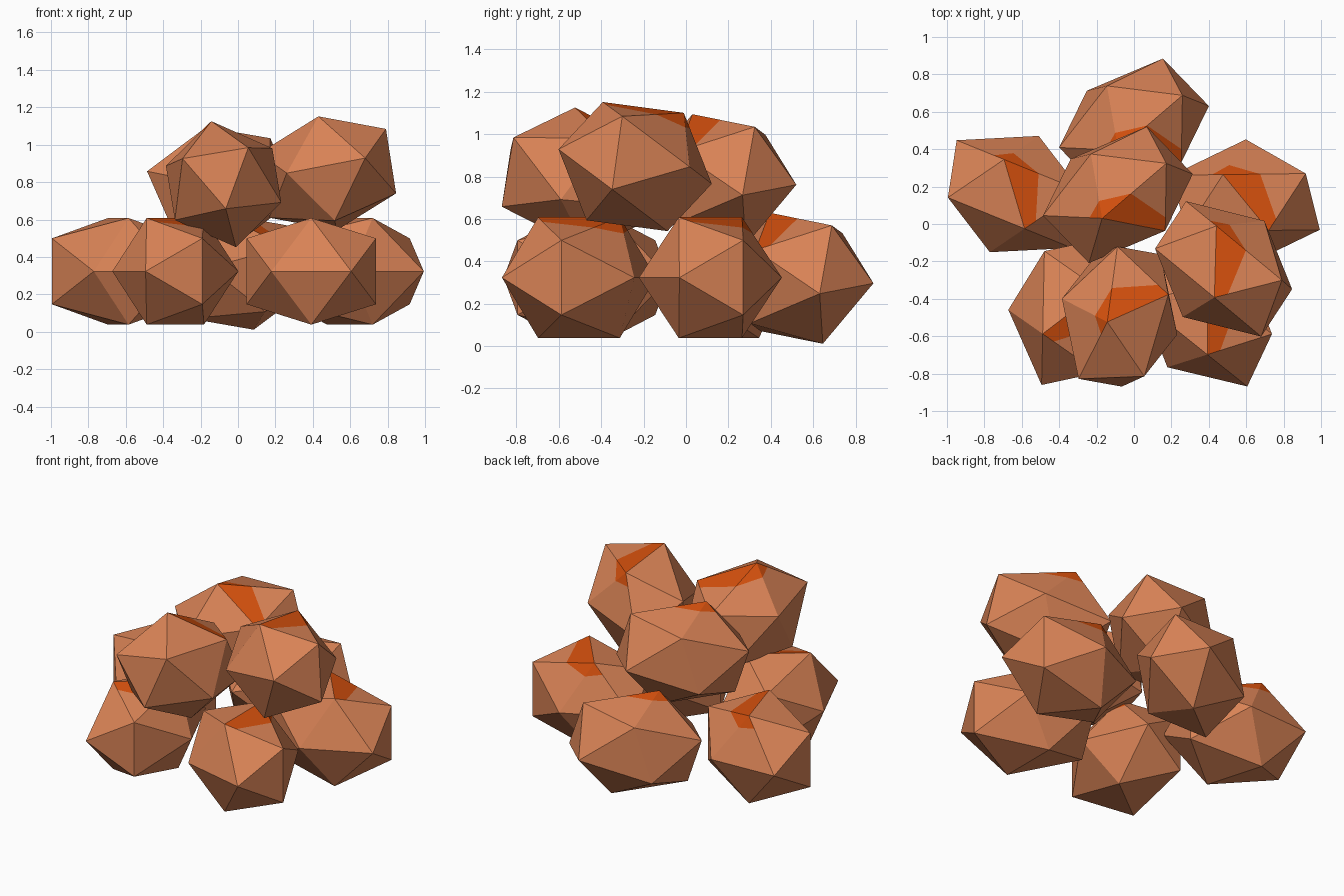
import bpy, bmesh, math
from mathutils import Vector, Matrix

if "Cube" in bpy.data.objects:
    bpy.data.objects.remove(bpy.data.objects["Cube"])


def material(name, rgb):
    m = bpy.data.materials.new(name)
    m.diffuse_color = (*rgb, 1)
    m.use_nodes = True
    m.node_tree.nodes["Principled BSDF"].inputs["Base Color"].default_value = m.diffuse_color
    return m


copper = material("copper", (0.69, 0.225, 0.092))
orange = material("bright_orange", (0.66, 0.08, 0.004))


def nugget_mesh():
    """Icosahedron with an orange patch cut into the top, then skewed."""
    s, l = 0.5257, 0.8507
    bm = bmesh.new()
    verts = {}
    for i in (-1, 1):
        for j in (-1, 1):
            for co in ((i * s, 0, j * l), (0, i * l, j * s), (i * l, j * s, 0)):
                verts[co] = bm.verts.new(co)
    bmesh.ops.convex_hull(bm, input=list(bm.verts))

    end, tip = verts[(-s, 0, l)], verts[(s, 0, l)]
    side = verts[(0, l, s)]
    c_left, c_right = verts[(-l, s, 0)], verts[(-l, -s, 0)]

    # points where the patch outline crosses the edges
    def cut(a, b, fac):
        e = bm.edges.get((a, b))
        return bmesh.utils.edge_split(e, a, fac)[1]

    p_tip = cut(tip, side, 0.2)
    p_side = cut(end, side, 0.45)
    p_left = cut(end, c_left, 0.27)
    p_right = cut(end, c_right, 0.215)
    for a, b in ((p_tip, p_side), (p_side, p_left), (p_left, p_right)):
        face = next(f for f in a.link_faces if b in f.verts)
        bmesh.utils.face_split(face, a, b)

    # orange: faces round the ridge end, on one side only
    for f in bm.faces:
        if end in f.verts and f.calc_center_median().y > -0.1:
            f.material_index = 1

    # skewed proportions of the nugget
    ang = math.radians(76.5)
    skew = Matrix(((0.367, 0.418 * math.cos(ang), 0),
                   (0, 0.418 * math.sin(ang), 0),
                   (0, 0, 0.335)))
    for v in bm.verts:
        v.co = skew @ v.co
    bmesh.ops.recalc_face_normals(bm, faces=list(bm.faces))
    me = bpy.data.meshes.new("nugget")
    bm.to_mesh(me)
    bm.free()
    me.materials.append(copper)
    me.materials.append(orange)
    return me


mesh = nugget_mesh()


def place(name, centre, ridge, up=(0, 0, 1)):
    """Put a nugget with its ridge and its up direction as given."""
    z = Vector(up).normalized()
    x = Vector(ridge)
    x = (x - z * x.dot(z)).normalized()
    rot = Matrix((x, z.cross(x), z)).transposed().to_4x4()
    ob = bpy.data.objects.new(name, mesh)
    ob.matrix_world = Matrix.Translation(centre) @ rot
    bpy.context.collection.objects.link(ob)


def yaw(deg):
    return (math.cos(math.radians(deg)), math.sin(math.radians(deg)), 0)


# lower layer
place("lower_left_nugget", (-0.64, 0.16, 0.323), yaw(-73.5))
place("lower_front_left_nugget", (-0.335, -0.47, 0.323), yaw(-142.6))
place("lower_front_right_nugget", (0.392, -0.505, 0.323), yaw(-90))
place("lower_right_nugget", (0.598, 0.115, 0.323), yaw(-50.7))
back_ridge, back_up = (0.87, -0.166, -0.466), (0.296, -0.559, 0.777)
place("lower_back_nugget", (0, 0.52, 0.32), back_ridge, back_up)
# upper layer
place("upper_back_nugget", (-0.086, 0.156, 0.785), back_ridge, back_up)
place("upper_front_nugget", (-0.077, -0.495, 0.789),
      (0.843, 0.379, -0.374), (0.341, 0.156, 0.925))
place("upper_right_nugget", (0.479, -0.24, 0.847),
      (-0.028, -0.99, 0.134), (-0.154, 0.135, 0.979))
